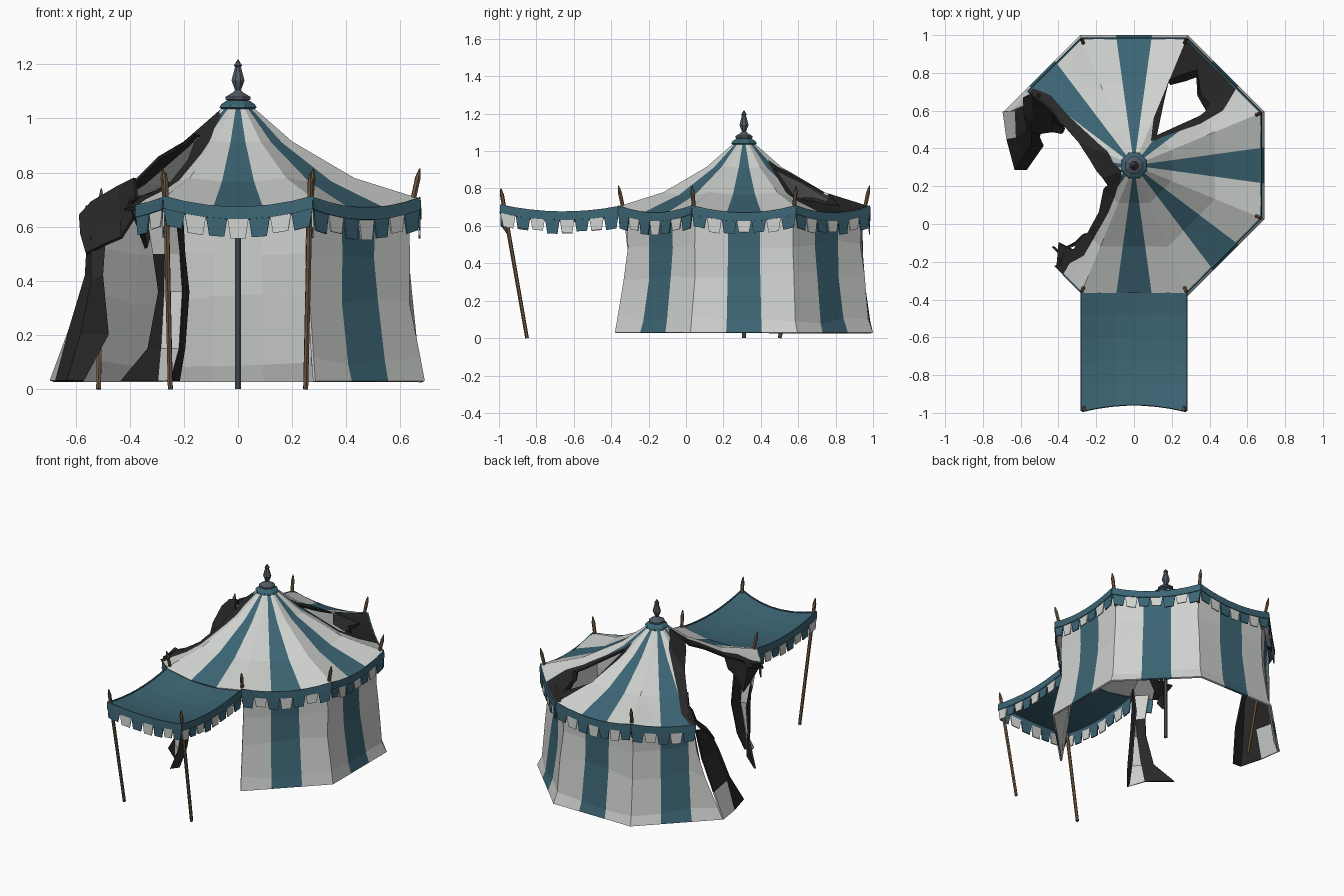
import bpy, bmesh, math, random
from mathutils import Vector

if "Cube" in bpy.data.objects:
    bpy.data.objects.remove(bpy.data.objects["Cube"])
random.seed(4)

def material(name, c):
    m = bpy.data.materials.new(name)
    m.diffuse_color = (*c, 1)
    m.use_nodes = True
    m.node_tree.nodes["Principled BSDF"].inputs["Base Color"].default_value = m.diffuse_color
    return m
CANVAS = material("off white canvas", (.62, .64, .62))
TEAL = material("teal canvas", (.045, .13, .175))
CHAR = material("charred cloth", (.021, .021, .021))
WOOD = material("brown wood", (.17, .105, .058))
SLATE = material("slate metal", (.085, .105, .125))
CY = .31                      # tent centre in y
K = 1 / math.cos(math.pi / 8)  # octagon apothem -> corner radius

def corner(i, a):             # corner i lies at the clockwise end of panel i (panel 0 faces +x)
    ang = math.radians(45 * i - 22.5)
    return Vector((a * K * math.cos(ang), CY + a * K * math.sin(ang), 0))

def finish(name, bm, mats, thick=0, offset=-1, mat_off=0):
    me = bpy.data.meshes.new(name)
    bm.to_mesh(me)
    bm.free()
    for m in mats:
        me.materials.append(m)
    ob = bpy.data.objects.new(name, me)
    bpy.context.collection.objects.link(ob)
    if thick:
        s = ob.modifiers.new("cloth thickness", 'SOLIDIFY')
        s.thickness, s.offset, s.material_offset = thick, offset, mat_off
    return ob

def grid(bm, rows, rule):
    vs = [[bm.verts.new(p) for p in r] for r in rows]
    for j in range(len(rows) - 1):
        for i in range(len(rows[0]) - 1):
            f = bm.faces.new((vs[j][i], vs[j][i + 1], vs[j + 1][i + 1], vs[j + 1][i]))
            f.material_index = rule(i, j)

def lathe(name, profile, mat, p=(0, 0, 0), d=(0, 0, 1), n=8):
    bm = bmesh.new()
    q = Vector(d).to_track_quat('Z', 'Y')
    rings = [[bm.verts.new(Vector(p) + q @ Vector((r * math.cos((i + .5) * math.tau / n),
              r * math.sin((i + .5) * math.tau / n), h))) for i in range(n)] for r, h in profile]
    for lo, hi in zip(rings, rings[1:]):
        for i in range(n):
            k = (i + 1) % n
            bm.faces.new((lo[i], lo[k], hi[k], hi[i]))
    bm.faces.new(rings[0][::-1])
    bm.faces.new(rings[-1])
    return finish(name, bm, [mat])

def pole(name, a, b, r=.01):  # wooden pole with a sharpened tip
    d = Vector(b) - Vector(a)
    L = d.length
    lathe(name, [(r, 0), (r * 1.1, L - .035), (.003, L)], WOOD, a, d, 6)

def inside(p, poly):
    hit = False
    for (x1, y1), (x2, y2) in zip(poly, poly[1:] + poly[:1]):
        if (y1 > p.y) != (y2 > p.y) and p.x < x1 + (p.y - y1) * (x2 - x1) / (y2 - y1):
            hit = not hit
    return hit

def panel_of(c):
    return round(math.degrees(math.atan2(c.y - CY, c.x)) / 45) % 8

def burn(bm, panels, hole, scorch):  # cut torn outlines into the flat sheet
    for poly in (hole, scorch):
        for (x1, y1), (x2, y2) in zip(poly, poly[1:] + poly[:1]):
            fs = [f for f in bm.faces if panel_of(f.calc_center_median()) in panels]
            geom = list({e for f in fs for e in (*f.verts, *f.edges)}) + fs
            bmesh.ops.bisect_plane(bm, geom=geom, dist=.002, plane_co=(x1, y1, 0),
                                   plane_no=(y2 - y1, x1 - x2, 0))
    gone = []
    for f in bm.faces:
        c = f.calc_center_median()
        if panel_of(c) in panels:
            if inside(c, hole):
                gone.append(f)
            elif inside(c, scorch):
                f.material_index = 2
    bmesh.ops.delete(bm, geom=gone, context='FACES')

# roof: flat octagon with stripes, burnt, then lifted to a concave cone
PROFILE = [(.04, 1.055), (.2, .915), (.43, .78), (.675, .703)]
def roof_z(p):
    a, t = 0, 0
    for i in range(8):
        ang = math.radians(45 * i)
        d = p.x * math.cos(ang) + (p.y - CY) * math.sin(ang)
        if d > a:
            a, t = d, (-p.x * math.sin(ang) + (p.y - CY) * math.cos(ang)) / (d * .4142)
    z = PROFILE[-1][1]
    for (a0, z0), (a1, z1) in zip(PROFILE, PROFILE[1:]):
        if a <= a1:
            z = z0 + (z1 - z0) * (a - a0) / (a1 - a0)
            break
    return z - .038 * (a / .675) ** 2 * (1 - t * t)

bm = bmesh.new()
for k in range(8):
    grid(bm, [[corner(k, a).lerp(corner(k + 1, a), t / 3) for t in range(4)]
              for a, _ in reversed(PROFILE)], lambda i, j: int(i == 1))
bmesh.ops.remove_doubles(bm, verts=bm.verts, dist=.001)
burn(bm, [1], [(.12, .48), (.18, .76), (.33, .82), (.34, .68), (.38, .61), (.27, .54)],
     [(.09, .44), (.12, .7), (.17, .92), (.28, 1.02), (.37, .92), (.55, .72), (.47, .6), (.35, .53)])
burn(bm, [3, 4, 5],
     [(-.14, .22), (-.19, .05), (-.26, -.07), (-.32, -.14), (-.4, -.1), (-.41, -.22), (-.9, -.3),
      (-.9, .85), (-.64, .8), (-.54, .67), (-.44, .6), (-.31, .45), (-.22, .32)],
     [(-.06, .25), (-.14, .05), (-.25, -.14), (-.36, -.22), (-.38, -.3), (-.9, -.4),
      (-.9, .9), (-.62, .85), (-.53, .72), (-.44, .68), (-.29, .52), (-.15, .4)])
for v in bm.verts:
    v.co.z = roof_z(v.co)
bmesh.ops.recalc_face_normals(bm, faces=bm.faces)
if sum(f.normal.z for f in bm.faces) < 0:
    bmesh.ops.reverse_faces(bm, faces=bm.faces)
INNER = [CANVAS, TEAL, CHAR, CANVAS, CANVAS, CHAR]  # plain lining behind stripes
finish("roof", bm, INNER, .012, -1, 3)

# walls: five standing panels, flared at the foot, last edge collapsing inwards
bm = bmesh.new()
rows = []
for z, a, pull in ((.03, .69, 0), (.1, .668, .1), (.33, .637, .5), (.5, .628, .85), (.67, .63, 1)):
    row = []
    for s in range(16):
        k = s // 3 - 1
        j = .008 if .05 < z < .6 else 0
        r = a + random.uniform(-j, j)
        p = corner(k, r).lerp(corner(k + 1, r), (s % 3) / 3)
        p.z = z + 3 * random.uniform(-j, j)
        if s == 15:
            p += Vector((.1, .11, -.03)) * pull
        row.append(p)
    rows.append(row)
grid(bm, rows, lambda i, j: int(i % 3 == 1))
finish("walls", bm, INNER, .012, -1, 3)

# torn remnants of the missing walls and roof
def rag(name, rows, rule):
    bm = bmesh.new()
    grid(bm, rows, rule)
    finish(name, bm, [CANVAS, TEAL, CHAR], .012, 0)

rag("left_wall_rag", [
    [(-.69, .595, .03), (-.67, .45, .03), (-.63, .29, .03), (-.57, .29, .03)],
    [(-.625, .6, .2), (-.62, .46, .22), (-.58, .37, .2), (-.48, .42, .2)],
    [(-.56, .63, .42), (-.56, .5, .42), (-.54, .43, .4), (-.5, .46, .42)],
    [(-.54, .67, .62), (-.55, .6, .6), (-.54, .53, .56), (-.49, .52, .55)]],
    lambda i, j: 0 if i == 0 and j < 1 else 2)
rag("front_left_wall_rag", [
    [(-.43, -.12, .03), (-.29, -.24, .03), (-.25, -.36, .03), (-.22, -.31, .03)],
    [(-.33, -.2, .15), (-.28, -.26, .15), (-.22, -.32, .15), (-.2, -.26, .15)],
    [(-.29, -.23, .36), (-.27, -.29, .36), (-.21, -.28, .36), (-.185, -.22, .36)],
    [(-.31, -.26, .5), (-.27, -.31, .5), (-.22, -.28, .5), (-.2, -.22, .5)],
    [(-.34, -.26, .68), (-.27, -.33, .68), (-.24, -.3, .68), (-.21, -.26, .68)]],
    lambda i, j: 0 if i == 1 or (i == 0 and j > 2) else 2)
rag("hanging_roof_rag", [
    [(-.585, .67, .64), (-.54, .69, .69), (-.44, .61, .75), (-.38, .53, .78)],
    [(-.58, .57, .57), (-.53, .55, .59), (-.43, .54, .62), (-.37, .5, .67)],
    [(-.56, .5, .5), (-.5, .48, .53), (-.43, .49, .56), (-.38, .48, .64)]], lambda i, j: 2)
rag("small_roof_rag", [
    [(-.4, -.22, .69), (-.37, -.13, .71), (-.31, -.11, .73), (-.25, -.05, .76)],
    [(-.36, -.2, .6), (-.34, -.12, .52), (-.31, -.1, .62), (-.27, -.06, .68)]], lambda i, j: 2)
rag("back_roof_rag", [
    [(.17, .77, .75), (.26, .8, .73), (.33, .82, .71), (.34, .68, .75), (.39, .62, .75)],
    [(.19, .74, .7), (.27, .76, .66), (.36, .79, .65), (.37, .7, .67), (.4, .64, .72)]], lambda i, j: 2)

# awning over the entrance
def awn(u, t):
    c = 1 - u * u
    return Vector((.276 * u, -.36 - .63 * t + .035 * c * t, .7 + .008 * t - .13 * t * (1 - t) - .04 * c))
bm = bmesh.new()
grid(bm, [[awn(i / 3 - 1, 1 - j / 5) for i in range(7)] for j in range(6)], lambda i, j: 0)
finish("awning", bm, [TEAL], .01, -1)

# valances: a teal band with alternating tapered flags
def valance(name, path, out, t0=0, t1=1, n=7):
    bm = bmesh.new()
    out, up = Vector(out), Vector((0, 0, 1))
    P = [path(t0 + (t1 - t0) * i / n) for i in range(n + 1)]
    grid(bm, [[p + up * .006 for p in P], [p + out * .003 - up * .04 for p in P]], lambda i, j: 1)
    for i in range(n):
        a, b = P[i], P[i + 1]
        k, drop = .15, .107 + random.uniform(-.008, .008)
        q = [a - out * .002 - up * .035, b - out * .002 - up * .035,
             b.lerp(a, k) - up * drop, a.lerp(b, k) - up * drop]
        bm.faces.new([bm.verts.new(p) for p in q]).material_index = (i + 1) % 2
    finish(name, bm, [CANVAS, TEAL], .007, 0)

def eave(k):
    def path(t):
        p = corner(k, .671).lerp(corner(k + 1, .671), t)
        p.z = .703 - .152 * t * (1 - t)
        return p
    return path
for k, t0, t1, n in ((-1, 0, 1, 7), (0, 0, 1, 7), (1, 0, 1, 7), (2, 0, 1, 7), (3, 0, .72, 5), (5, .75, 1, 2)):
    ang = math.radians(45 * k)
    valance(f"eave_valance_{k + 1}", eave(k), (math.cos(ang), math.sin(ang), 0), t0, t1, n)
valance("awning_front_valance", lambda t: awn(2 * t - 1, 1), (0, -1, 0))
for s, side in ((-1, "left"), (1, "right")):
    valance(f"awning_{side}_valance", lambda t: awn(s, t), (s, 0, 0), n=8)
    # awning poles
    pole(f"awning_{side}_pole", (.25 * s, -.85, 0), (.268 * s, -.99, .8))

# short stakes at the eave corners, one leaning pole in the ruined corner
for i in (-1, 0, 1, 2, 3, 6):
    pole(f"eave_stake_{i + 1}", corner(i, .625) + Vector((0, 0, .6)), corner(i, .672) + Vector((0, 0, .815)))
pole("leaning_pole", (-.515, .5, 0), (-.505, .69, .74))

# centre pole, cap and finial
C = (0, CY, 0)
lathe("centre_pole", [(.012, 0), (.012, 1.05)], SLATE, C)
lathe("roof_cap", [(.06, 1.03), (.074, 1.04), (.068, 1.052), (.045, 1.066)], TEAL, C)
lathe("finial", [(.03, 1.062), (.05, 1.07), (.05, 1.08), (.022, 1.095), (.012, 1.105), (.026, 1.14),
                 (.012, 1.19), (.016, 1.196), (.002, 1.217)], SLATE, C)
